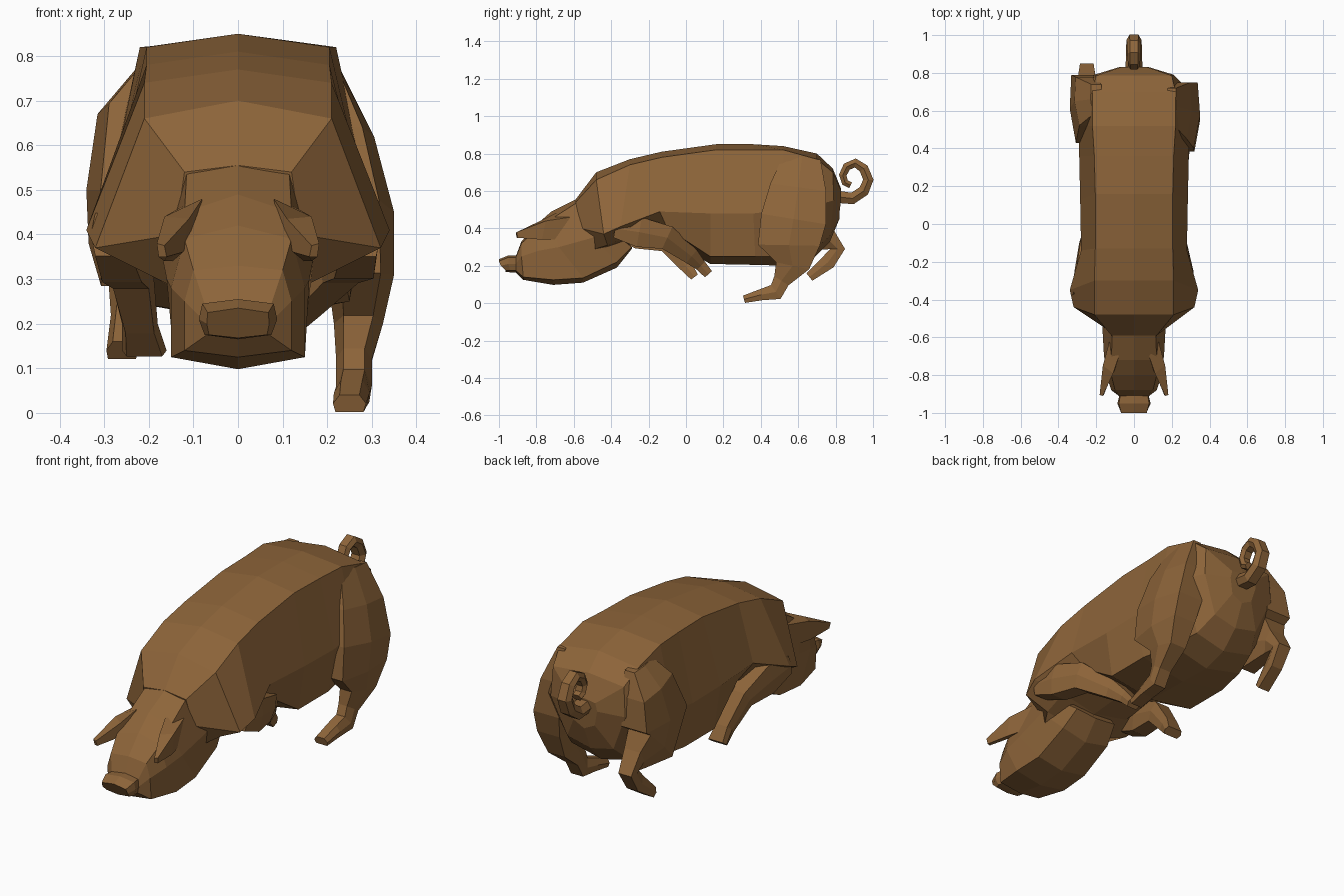
import bpy, bmesh, math
from mathutils import Vector

brown = bpy.data.materials.new("brown hide")
brown.diffuse_color = (0.27, 0.13, 0.042, 1)


def loft(name, rings):
    """Skin a list of equal-length closed rings and cap both ends."""
    bm = bmesh.new()
    vs = [[bm.verts.new(p) for p in r] for r in rings]
    n = len(vs[0])
    for a, b in zip(vs, vs[1:]):
        for i in range(n):
            j = (i + 1) % n
            bm.faces.new((a[i], a[j], b[j], b[i]))
    bm.faces.new(vs[0])
    bm.faces.new(vs[-1])
    bmesh.ops.recalc_face_normals(bm, faces=bm.faces)
    me = bpy.data.meshes.new(name)
    bm.to_mesh(me)
    bm.free()
    me.materials.append(brown)
    ob = bpy.data.objects.new(name, me)
    bpy.context.collection.objects.link(ob)
    return ob


def trunk_ring(yt, zt, zc, wc, ys, zs, ws, yb, zl, wl, zb):
    """Eight-sided section: ridge, top corners, sides, low corners, keel."""
    return [(0, yt, zt), (wc, yt, zc), (ws, ys, zs), (wl, yb, zl),
            (0, yb, zb), (-wl, yb, zl), (-ws, ys, zs), (-wc, yt, zc)]


def limb(name, path, kb=0.8, kf=0.8):
    """Six-sided tube; path rows are x, y, z, half width, half thickness."""
    rings = []
    for i, (x, y, z, w, t) in enumerate(path):
        a, b = path[max(i - 1, 0)], path[min(i + 1, len(path) - 1)]
        d = Vector((b[1] - a[1], b[2] - a[2])).normalized()
        ny, nz = -d.y, d.x
        rings.append([(x + u * w, y + v * t * ny, z + v * t * nz) for u, v in
                      ((1, 0), (kb, 1), (-kb, 1), (-1, 0), (-kf, -1), (kf, -1))])
    return loft(name, rings)


# Body
loft("body", [trunk_ring(*r) for r in (
    (-.59, .555, .54, .12, -.56, .40, .14, -.52, .28, .14, .20),
    (-.48, .70, .66, .21, -.44, .37, .32, -.42, .31, .20, .28),
    (-.30, .77, .74, .21, -.35, .41, .34, -.30, .36, .20, .32),
    (-.13, .81, .78, .205, -.14, .49, .28, -.10, .40, .22, .34),
    (.16, .85, .82, .205, .13, .48, .285, .13, .25, .25, .21),
    (.36, .85, .82, .21, .36, .48, .29, .37, .25, .25, .205),
    (.52, .84, .82, .22, .52, .50, .29, .55, .25, .21, .20),
    (.70, .80, .77, .22, .72, .53, .28, .68, .28, .17, .24),
    (.785, .72, .70, .20, .79, .55, .21, .77, .36, .13, .33),
    (.83, .61, .60, .07, .83, .56, .08, .82, .48, .06, .45))])

# Head and snout
loft("head", [trunk_ring(*r) for r in (
    (-.45, .55, .51, .13, -.42, .40, .16, -.29, .30, .12, .29),
    (-.58, .56, .54, .115, -.50, .35, .17, -.37, .22, .14, .19),
    (-.72, .49, .45, .12, -.68, .30, .16, -.55, .135, .145, .11),
    (-.80, .42, .39, .12, -.79, .28, .15, -.71, .125, .15, .098),
    (-.88, .33, .32, .10, -.88, .25, .12, -.87, .14, .12, .125),
    (-.91, .25, .245, .075, -.91, .21, .08, -.91, .175, .07, .165))])
loft("snout", [trunk_ring(*r) for r in (
    (-.89, .255, .245, .07, -.90, .21, .075, -.90, .175, .07, .165),
    (-.95, .255, .245, .08, -.95, .21, .088, -.94, .175, .075, .165),
    (-1.0, .235, .225, .068, -.99, .20, .07, -.965, .175, .065, .168))])

# Ears
for s, side in ((1, "right"), (-1, "left")):
    loft(side + "_ear", [[(s * x, y, z) for x, y, z in r] for r in (
        ((.08, -.70, .48), (.13, -.62, .46), (.14, -.67, .34), (.10, -.77, .38)),
        ((.11, -.79, .435), (.165, -.75, .44), (.165, -.77, .34), (.125, -.82, .36)),
        ((.165, -.91, .375), (.182, -.905, .38), (.178, -.90, .35), (.16, -.905, .35)))])

# Hind legs
limb("right_hind_leg", [
    (.20, .62, .78, .025, .10), (.24, .60, .62, .065, .15),
    (.265, .575, .45, .085, .175), (.275, .55, .31, .075, .165),
    (.27, .57, .20, .055, .09), (.26, .51, .12, .04, .045),
    (.26, .48, .06, .04, .045), (.255, .40, .045, .04, .03),
    (.25, .31, .021, .037, .02)], .85, .6)
limb("left_hind_leg", [
    (-.20, .66, .77, .03, .08), (-.25, .65, .67, .065, .13),
    (-.26, .61, .50, .08, .18), (-.265, .65, .38, .07, .14),
    (-.25, .76, .34, .05, .06), (-.25, .81, .29, .04, .04),
    (-.25, .76, .22, .035, .04), (-.26, .66, .14, .035, .025)], .9, .6)

# Front legs, folded back under the chest
limb("right_front_leg", [
    (.27, -.38, .40, .05, .05), (.26, -.25, .38, .055, .08),
    (.23, -.10, .35, .05, .065), (.15, .03, .25, .04, .045),
    (.11, .08, .20, .035, .03), (.10, .12, .155, .035, .025)])
limb("left_front_leg", [
    (-.28, -.38, .40, .05, .05), (-.26, -.25, .37, .055, .08),
    (-.24, -.10, .32, .05, .05), (-.22, 0, .20, .04, .035),
    (-.21, .045, .14, .05, .022)])

# Curly tail
tail = [(.80, .57), (.89, .56), (.95, .60), (.975, .66), (.95, .72), (.905, .75),
        (.86, .73), (.838, .685), (.85, .645), (.88, .63)]
limb("tail", [(0, y, z, .045 - .002 * i, .033 - .0018 * i)
              for i, (y, z) in enumerate(tail)], .6, .6)
